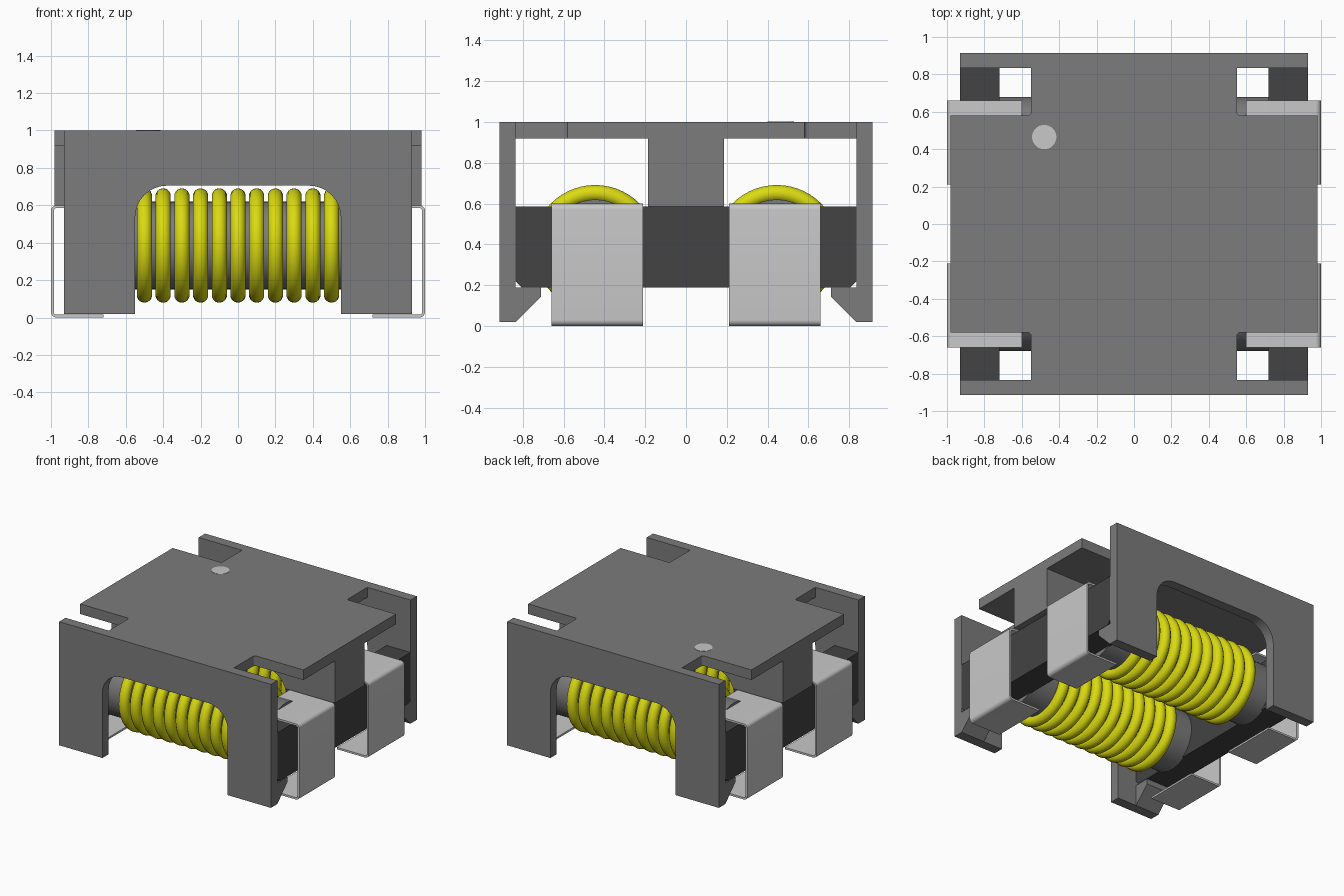
import bpy, bmesh, math
from mathutils import Vector, Matrix

if "Cube" in bpy.data.objects:
    bpy.data.objects.remove(bpy.data.objects["Cube"], do_unlink=True)


def material(name, r, g, b):
    m = bpy.data.materials.new(name)
    m.use_nodes = True
    m.diffuse_color = (r, g, b, 1)
    m.node_tree.nodes["Principled BSDF"].inputs["Base Color"].default_value = (r, g, b, 1)
    return m


GREY = material("case grey", 0.20, 0.20, 0.20)
DARK = material("core dark grey", 0.056, 0.056, 0.056)
METAL = material("terminal light grey", 0.58, 0.58, 0.58)
YELLOW = material("wire yellow", 0.70, 0.70, 0.006)


def smooth(obj):
    bpy.ops.object.select_all(action="DESELECT")
    obj.select_set(True)
    bpy.context.view_layer.objects.active = obj
    bpy.ops.object.shade_smooth_by_angle()


def rounded(points, steps=8):
    """Turn (u, v, radius) corners into an outline with filleted corners."""
    out = []
    for i, (u, v, r) in enumerate(points):
        p = Vector((u, v))
        if not r:
            out.append(p)
            continue
        a = (Vector(points[i - 1][:2]) - p).normalized()
        b = (Vector(points[(i + 1) % len(points)][:2]) - p).normalized()
        for k in range(steps + 1):
            t = k / steps * math.pi / 2
            out.append(p + r * (a * (1 - math.sin(t)) + b * (1 - math.cos(t))))
    return out


def extrude(name, points, axis, lo, hi, mat):
    """Extrude a rounded outline along an axis; u and v are the other two axes."""
    bm = bmesh.new()

    def place(p):
        co = [p.x, p.y]
        co.insert(axis, lo)
        return bm.verts.new(co)

    face = bm.faces.new([place(p) for p in rounded(points)])
    new = bmesh.ops.extrude_face_region(bm, geom=[face])["geom"]
    step = Vector((0, 0, 0))
    step[axis] = hi - lo
    bmesh.ops.translate(bm, vec=step, verts=[g for g in new if isinstance(g, bmesh.types.BMVert)])
    bmesh.ops.recalc_face_normals(bm, faces=bm.faces)
    mesh = bpy.data.meshes.new(name)
    bm.to_mesh(mesh)
    bm.free()
    obj = bpy.data.objects.new(name, mesh)
    bpy.context.collection.objects.link(obj)
    mesh.materials.append(mat)
    smooth(obj)
    return obj


def arch(half, bottom, top):
    """Wall outline with the rounded opening for a winding."""
    return [(-half, bottom, 0), (-0.55, bottom, 0), (-0.55, 0.705, 0.17), (0.55, 0.705, 0.17),
            (0.55, bottom, 0), (half, bottom, 0), (half, top, 0), (-half, top, 0)]


def side_name(x, y):
    return ("back" if y > 0 else "front") + ("_left" if x > 0 else "_right")


SIDES = (-1, 1)
WALL_IN, WALL_OUT = 0.835, 0.915
COIL_Y, COIL_Z = 0.445, 0.385

# Case: lid with four corner notches, two arched walls and a middle rib
quarter = [(0.98, 0.58, 0), (0.55, 0.58, 0.02), (0.55, WALL_IN, 0)]
lid = quarter + [(-x, y, r) for x, y, r in reversed(quarter)]
lid += [(-x, -y, r) for x, y, r in lid]
extrude("case_lid", lid, 2, 0.92, 1.0, GREY)
extrude("case_middle_rib", arch(0.98, 0.585, 0.92), 1, -0.185, 0.185, GREY)
for s in SIDES:
    lo, hi = sorted((s * WALL_IN, s * WALL_OUT))
    extrude("case_wall_" + ("back" if s > 0 else "front"), arch(0.93, 0.02, 1.0), 1, lo, hi, GREY)

# Round orientation mark on the lid
bpy.ops.mesh.primitive_cylinder_add(vertices=32, radius=0.065, depth=0.004, location=(-0.48, 0.465, 1.0))
mark = bpy.context.object
mark.name = "orientation_mark"
mark.data.materials.append(METAL)

# Core end bars with chamfered lower corners
for s in SIDES:
    lo, hi = sorted((s * 0.72, s * 0.93))
    w, c = WALL_IN, 0.03
    extrude("core_end_bar_" + ("left" if s > 0 else "right"),
            [(-w, 0.585, 0), (-w, 0.19 + c, 0), (-w + c, 0.19, 0),
             (w - c, 0.19, 0), (w, 0.19 + c, 0), (w, 0.585, 0)], 0, lo, hi, DARK)

# Snap hooks on the wall legs, and folded sheet terminals
T = 0.015
for x in SIDES:
    for y in SIDES:
        lo, hi = sorted((x * 0.72, x * 0.93))
        hook = [(WALL_IN, 0.02, 0), (0.71, 0.145, 0), (0.71, 0.188, 0), (WALL_IN, 0.188, 0)]
        extrude("snap_hook_" + side_name(x, y), [(y * u, v, r) for u, v, r in hook], 0, lo, hi, GREY)
        lo, hi = sorted((y * 0.21, y * 0.66))
        strip = [(0.6, 0.6, 0), (1.0, 0.6, 0.03), (1.0, 0, 0.03), (0.72, 0, 0),
                 (0.72, T, 0), (1 - T, T, T), (1 - T, 0.6 - T, T), (0.6, 0.6 - T, 0)]
        extrude("terminal_" + side_name(x, y), [(x * u, v, r) for u, v, r in strip], 1, lo, hi, METAL)

# Core rods, each wound with eleven turns of wire
turn = Matrix.Rotation(math.pi / 2, 4, "Y").to_euler()
for s in SIDES:
    end = "back" if s > 0 else "front"
    bpy.ops.mesh.primitive_cylinder_add(vertices=48, radius=0.235, depth=1.46,
                                        location=(0, s * COIL_Y, COIL_Z), rotation=turn)
    rod = bpy.context.object
    rod.name = "core_rod_" + end
    rod.data.materials.append(GREY)
    smooth(rod)
    for i in range(11):
        bpy.ops.mesh.primitive_torus_add(major_radius=0.265, minor_radius=0.041, major_segments=56,
                                         minor_segments=14, rotation=turn,
                                         location=((i - 5) * 0.1, s * COIL_Y, COIL_Z))
        ring = bpy.context.object
        ring.name = f"wire_turn_{end}_{i + 1}"
        ring.data.materials.append(YELLOW)
        smooth(ring)
